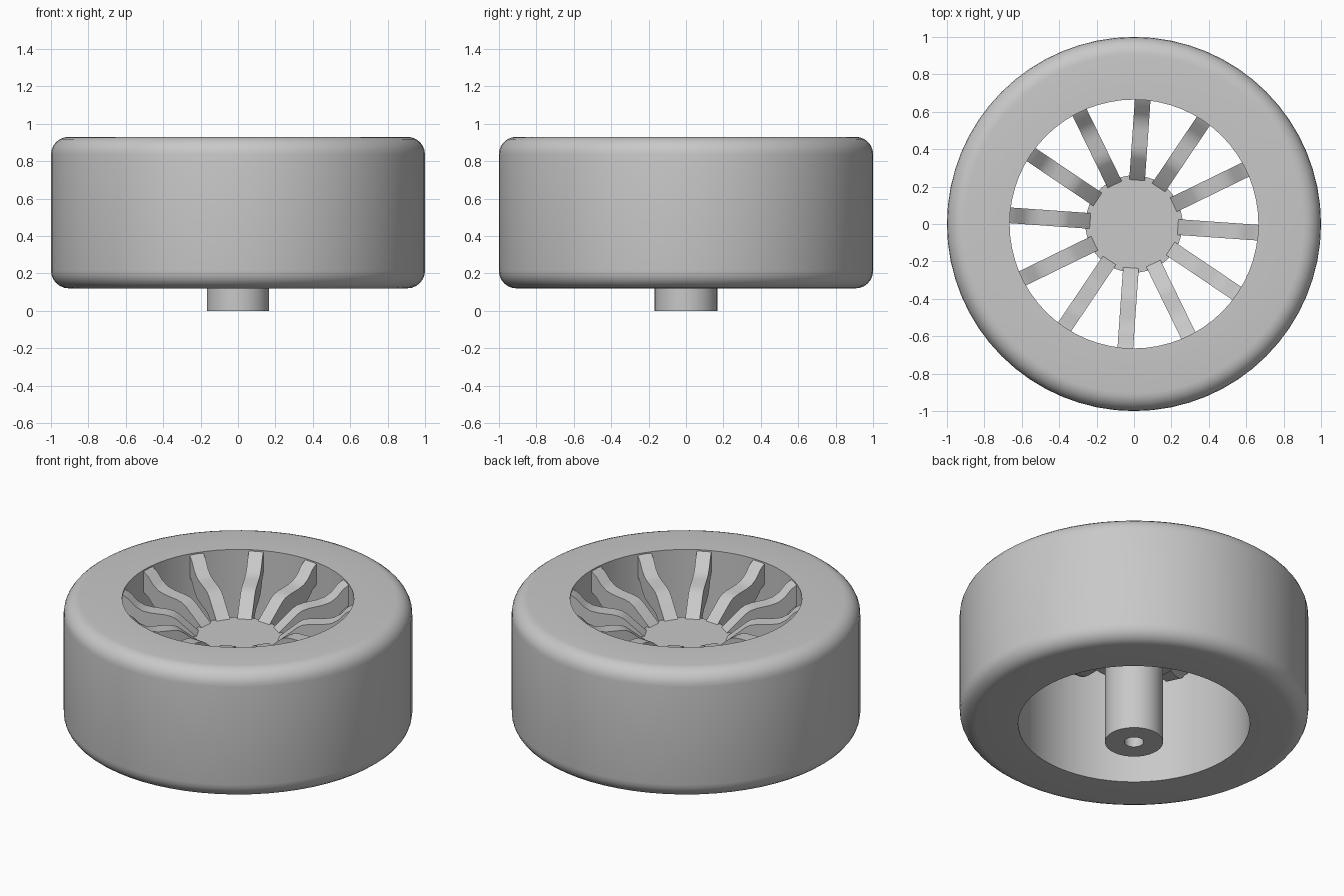
import bpy, bmesh, math
from mathutils import Matrix, Vector

old = bpy.data.objects.get("Cube")
if old:
    bpy.data.objects.remove(old, do_unlink=True)

GREY = (0.58, 0.58, 0.58, 1.0)
mat = bpy.data.materials.new("plain grey")
mat.use_nodes = True
mat.diffuse_color = GREY
mat.node_tree.nodes["Principled BSDF"].inputs["Base Color"].default_value = GREY


def finish(bm, name):
    """Turn a bmesh into a grey object with smooth curves and sharp edges."""
    bmesh.ops.remove_doubles(bm, verts=bm.verts, dist=0.0001)
    bmesh.ops.recalc_face_normals(bm, faces=bm.faces)
    mesh = bpy.data.meshes.new(name)
    bm.to_mesh(mesh)
    bm.free()
    mesh.materials.append(mat)
    ob = bpy.data.objects.new(name, mesh)
    bpy.context.collection.objects.link(ob)
    bpy.ops.object.select_all(action='DESELECT')
    ob.select_set(True)
    bpy.context.view_layer.objects.active = ob
    bpy.ops.object.shade_smooth_by_angle(angle=math.radians(35))
    return ob


def lathe(name, profile, steps, closed):
    """Spin a (radius, height) profile around the z axis."""
    bm = bmesh.new()
    vs = [bm.verts.new((r, 0, z)) for r, z in profile]
    pairs = list(zip(vs, vs[1:]))
    if closed:
        pairs.append((vs[-1], vs[0]))
    edges = [bm.edges.new(p) for p in pairs]
    bmesh.ops.spin(bm, geom=vs + edges, cent=(0, 0, 0), axis=(0, 0, 1),
                   angle=math.tau, steps=steps)
    return finish(bm, name)


def fillet(cx, cz, radius, start, count=6):
    """Quarter-circle of profile points, counter-clockwise from start."""
    return [(cx + radius * math.cos(start + math.pi / 2 * i / count),
             cz + radius * math.sin(start + math.pi / 2 * i / count))
            for i in range(count + 1)]


# Tyre: wide ring with rounded shoulders and a straight bore
BOTTOM, TOP, BORE, ROUND = 0.12, 0.93, 0.665, 0.095
tyre = [(BORE, BOTTOM)]
tyre += fillet(1 - ROUND, BOTTOM + ROUND, ROUND, -math.pi / 2)
tyre += fillet(1 - ROUND, TOP - ROUND, ROUND, 0)
tyre += [(BORE, TOP)]
lathe("tyre", tyre, 64, True)

# Hub disc and axle tube with a blind hole in its lower end
lathe("hub_and_axle", [(0, 0.3), (0.055, 0.3), (0.055, 0), (0.167, 0),
                       (0.167, 0.56), (0.26, 0.56), (0.26, 0.69), (0, 0.69)],
      48, False)

# Spokes: S-shaped bars stepping down from the rim to the hub
SPOKE_TOP = [(0.235, 0.69), (0.35, 0.79), (0.38, 0.807), (0.42, 0.815),
             (0.5, 0.82), (0.55, 0.83), (0.59, 0.855), (0.63, 0.9), (0.67, 0.925)]
DEPTH, WIDTH, COUNT = 0.13, 0.084, 12

for n in range(COUNT):
    bm = bmesh.new()
    outline = SPOKE_TOP + [(r, z - DEPTH) for r, z in reversed(SPOKE_TOP)]
    face = bm.faces.new([bm.verts.new((r, -WIDTH / 2, z)) for r, z in outline])
    ext = bmesh.ops.extrude_face_region(bm, geom=[face])
    moved = [g for g in ext["geom"] if isinstance(g, bmesh.types.BMVert)]
    bmesh.ops.translate(bm, verts=moved, vec=Vector((0, WIDTH, 0)))
    turn = Matrix.Rotation(math.tau * n / COUNT - math.radians(4), 4, 'Z')
    bmesh.ops.transform(bm, matrix=turn, verts=bm.verts)
    finish(bm, f"spoke_{n + 1}")
